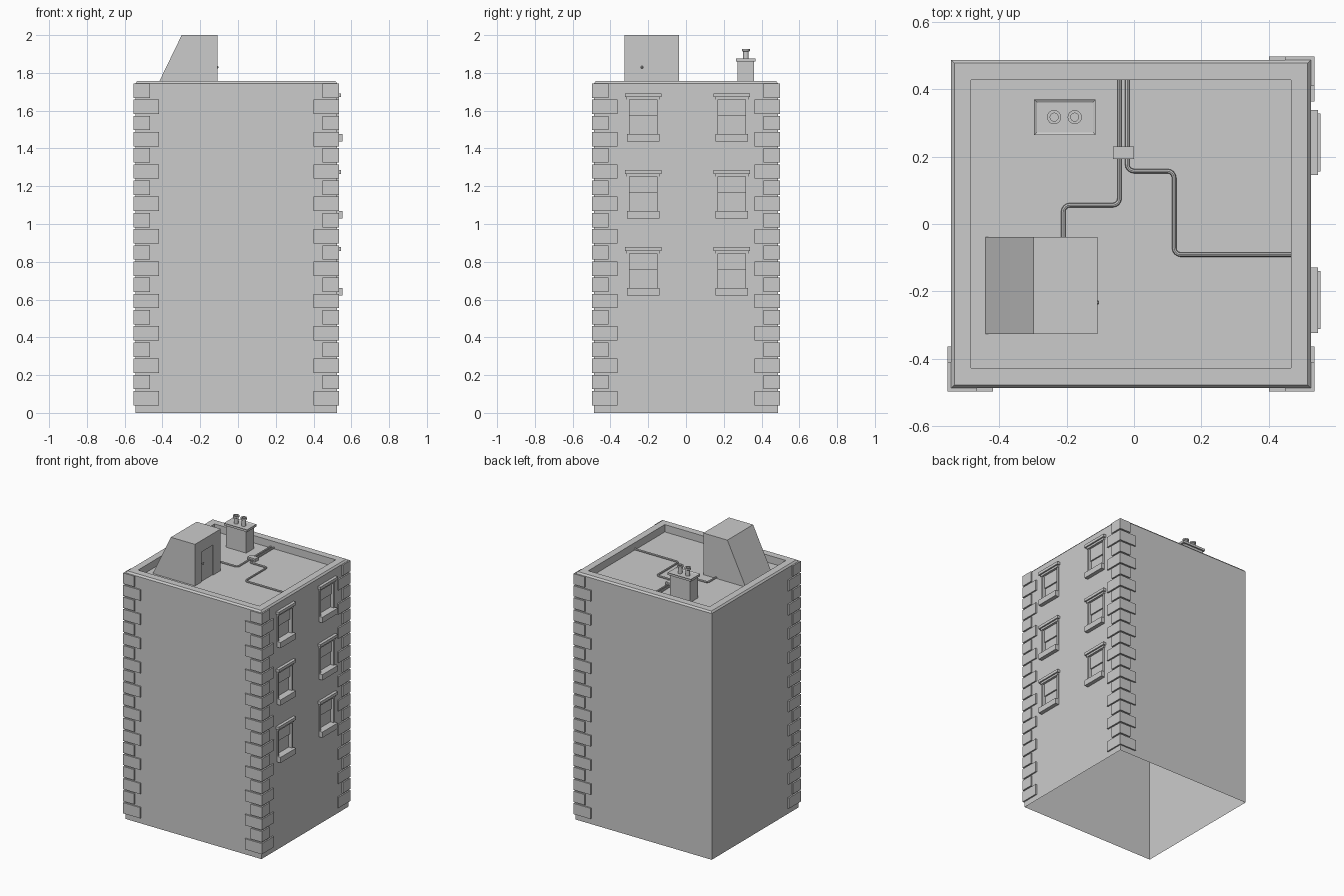
import bpy, bmesh, math
from mathutils import Vector

if "Cube" in bpy.data.objects:
    bpy.data.objects.remove(bpy.data.objects["Cube"])

X0, X1, Y = -0.543, 0.525, 0.487      # wall planes
TOP, ROOF = 1.757, 1.705


def finish(bm, name):
    me = bpy.data.meshes.new(name)
    bm.to_mesh(me)
    bm.free()
    ob = bpy.data.objects.new(name, me)
    bpy.context.collection.objects.link(ob)
    return ob


def quad(bm, *pts):
    bm.faces.new([bm.verts.new(p) for p in pts])


def add_box(bm, x0, x1, y0, y1, z0, z1):
    vs = bmesh.ops.create_cube(bm, size=1)["verts"]
    for v in vs:
        v.co = Vector((x1 if v.co.x > 0 else x0, y1 if v.co.y > 0 else y0, z1 if v.co.z > 0 else z0))


def box(name, *b):
    bm = bmesh.new()
    add_box(bm, *b)
    return finish(bm, name)


def pierced_wall(bm, x, ys, zs, holes, depth):
    """Wall facing +x as a grid; cells inside a hole are recessed."""
    for y0, y1 in zip(ys, ys[1:]):
        for z0, z1 in zip(zs, zs[1:]):
            p = [(y0, z0), (y1, z0), (y1, z1), (y0, z1)]
            cy, cz = (y0 + y1) / 2, (z0 + z1) / 2
            if any(a < cy < b and c < cz < d for a, b, c, d in holes):
                quad(bm, *[(x - depth, *q) for q in p])
                for q, r in zip(p, p[1:] + p[:1]):
                    quad(bm, (x, *q), (x, *r), (x - depth, *r), (x - depth, *q))
            else:
                quad(bm, *[(x, *q) for q in p])


# Window layout on the right wall
WIN_Y = (-0.226, 0.242)
WIN_Z = (0.622, 1.029, 1.436)
HW = 0.074
holes = [(y - HW, y + HW, z + 0.04, z + 0.232) for y in WIN_Y for z in WIN_Z]

# Body: open-bottomed shell, chamfered coping, parapet and sunken roof
bm = bmesh.new()
rings = []
for inset, z in ((0, 0), (0, 1.745), (0.01, TOP), (0.059, TOP), (0.059, ROOF)):
    a, b, c = X0 + inset, X1 - inset, Y - inset
    rings.append([(a, -c, z), (b, -c, z), (b, c, z), (a, c, z)])
for k, (lo, hi) in enumerate(zip(rings, rings[1:])):
    for i in range(4):
        if not (k == 0 and i == 1):
            j = (i + 1) % 4
            quad(bm, lo[i], lo[j], hi[j], hi[i])
quad(bm, *rings[-1])
ys = sorted({-Y, Y} | {v for h in holes for v in h[:2]})
zs = sorted({0, 1.745} | {v for h in holes for v in h[2:]})
pierced_wall(bm, X1, ys, zs, holes, 0.02)
bmesh.ops.remove_doubles(bm, verts=bm.verts, dist=1e-5)
finish(bm, "building_shell")

# Corner stones: alternating long and short L-shaped blocks on three corners
P = 0.01
for name, cx, cy, sx, sy in (("front_left", X0, -Y, -1, -1), ("front_right", X1, -Y, 1, -1),
                             ("back_right", X1, Y, 1, 1)):
    bm = bmesh.new()
    for i in range(20):
        z = 0.04 + i * 0.0857
        w = 0.124 if i % 2 == 0 else 0.077
        prof = [(P, P), (-w, P), (-w, 0), (0, 0), (0, -w), (P, -w)]
        f = bm.faces.new([bm.verts.new((cx + sx * a, cy + sy * b, z)) for a, b in prof])
        ext = bmesh.ops.extrude_face_region(bm, geom=[f], use_keep_orig=True)
        bmesh.ops.translate(bm, vec=(0, 0, 0.076),
                            verts=[v for v in ext["geom"] if isinstance(v, bmesh.types.BMVert)])
    bmesh.ops.recalc_face_normals(bm, faces=bm.faces)
    finish(bm, name + "_corner_stones")

# Window trim: sill, lintel, jambs and raised upper sash
bm = bmesh.new()
for y in WIN_Y:
    for z in WIN_Z:
        add_box(bm, X1 - 0.02, 0.553, y - 0.086, y + 0.086, z, z + 0.04)
        add_box(bm, X1 - 0.005, 0.546, y - 0.097, y + 0.097, z + 0.236, z + 0.256)
        add_box(bm, X1 - 0.005, 0.536, y - 0.088, y + 0.088, z + 0.222, z + 0.236)
        for s in (-1, 1):
            e = sorted((y + s * 0.072, y + s * 0.086))
            add_box(bm, X1 - 0.02, X1 + 0.006, *e, z + 0.04, z + 0.222)
        add_box(bm, X1 - 0.025, X1 - 0.01, y - HW, y + HW, z + 0.135, z + 0.23)
finish(bm, "window_trim")

# Stair house with sloped back and recessed door
bm = bmesh.new()
y0, y1, xr = -0.326, -0.038, -0.109
prof = [(-0.441, ROOF), (xr, ROOF), (xr, 2.0), (-0.298, 2.0)]
quad(bm, *[(x, y0, z) for x, z in prof])
quad(bm, *[(x, y1, z) for x, z in reversed(prof)])
for (a, b), (c, d) in ((prof[2], prof[3]), (prof[3], prof[0])):
    quad(bm, (a, y0, b), (a, y1, b), (c, y1, d), (c, y0, d))
door = (-0.254, -0.124, ROOF, 1.918)
pierced_wall(bm, xr, [y0, *door[:2], y1], [ROOF, door[3], 2.0], [door], 0.006)
bmesh.ops.remove_doubles(bm, verts=bm.verts, dist=1e-5)
finish(bm, "stair_house")

# Door knob
bpy.ops.mesh.primitive_uv_sphere_add(segments=8, ring_count=6, radius=0.007, location=(-0.11, -0.233, 1.83))
bpy.context.object.name = "door_knob"

# Chimney stack, cap with sunken top, and two pots
box("chimney_stack", -0.284, -0.126, 0.272, 0.359, ROOF, 1.862)
cap = box("chimney_cap", -0.296, -0.114, 0.264, 0.369, 1.86, 1.876)
bm = bmesh.new()
bm.from_mesh(cap.data)
bm.normal_update()
top = [f for f in bm.faces if f.normal.z > 0.9]
bmesh.ops.inset_individual(bm, faces=top, thickness=0.011)
bmesh.ops.translate(bm, vec=(0, 0, -0.005), verts=top[0].verts)
bm.to_mesh(cap.data)
bm.free()
for name, x in (("left", -0.237), ("right", -0.176)):
    bm = bmesh.new()
    prof = [(0.015, 1.868), (0.015, 1.912), (0.021, 1.916), (0.021, 1.927), (0.012, 1.927),
            (0.012, 1.89), (0, 1.89)]
    vs = [bm.verts.new((r, 0, z)) for r, z in prof]
    es = [bm.edges.new(e) for e in zip(vs, vs[1:])]
    bmesh.ops.spin(bm, geom=vs + es, cent=(0, 0, 0), axis=(0, 0, 1), angle=math.tau, steps=16)
    bmesh.ops.remove_doubles(bm, verts=bm.verts, dist=1e-5)
    bmesh.ops.recalc_face_normals(bm, faces=bm.faces)
    finish(bm, name + "_chimney_pot").location = (x, 0.317, 0)


# Roof pipes: rounded polylines with a round section
def pipe(name, pts, r=0.0065, fillet=0.02):
    pts = [Vector((*p, ROOF + 0.008)) for p in pts]
    path = [pts[0]]
    for a, b, c in zip(pts, pts[1:], pts[2:]):
        p, q = b + (a - b).normalized() * fillet, b + (c - b).normalized() * fillet
        o = p + q - b
        for i in range(5):
            t = i / 4 * math.pi / 2
            path.append(o + (p - o) * math.cos(t) + (q - o) * math.sin(t))
    path.append(pts[-1])
    cu = bpy.data.curves.new(name, "CURVE")
    cu.dimensions = "3D"
    cu.bevel_depth, cu.bevel_resolution = r, 2
    sp = cu.splines.new("POLY")
    sp.points.add(len(path) - 1)
    for s, p in zip(sp.points, path):
        s.co = (*p, 1)
    ob = bpy.data.objects.new(name, cu)
    bpy.context.collection.objects.link(ob)
    bpy.ops.object.select_all(action="DESELECT")
    ob.select_set(True)
    bpy.context.view_layer.objects.active = ob
    bpy.ops.object.convert(target="MESH")
    bpy.ops.object.shade_smooth_by_angle()


pipe("left_pipe", [(-0.043, 0.429), (-0.043, 0.056), (-0.21, 0.056), (-0.21, -0.04)])
pipe("right_pipe", [(-0.02, 0.429), (-0.02, 0.157), (0.119, 0.157), (0.119, -0.091), (0.466, -0.091)])
box("pipe_junction_box", -0.062, 0.0, 0.193, 0.23, ROOF, ROOF + 0.022)
